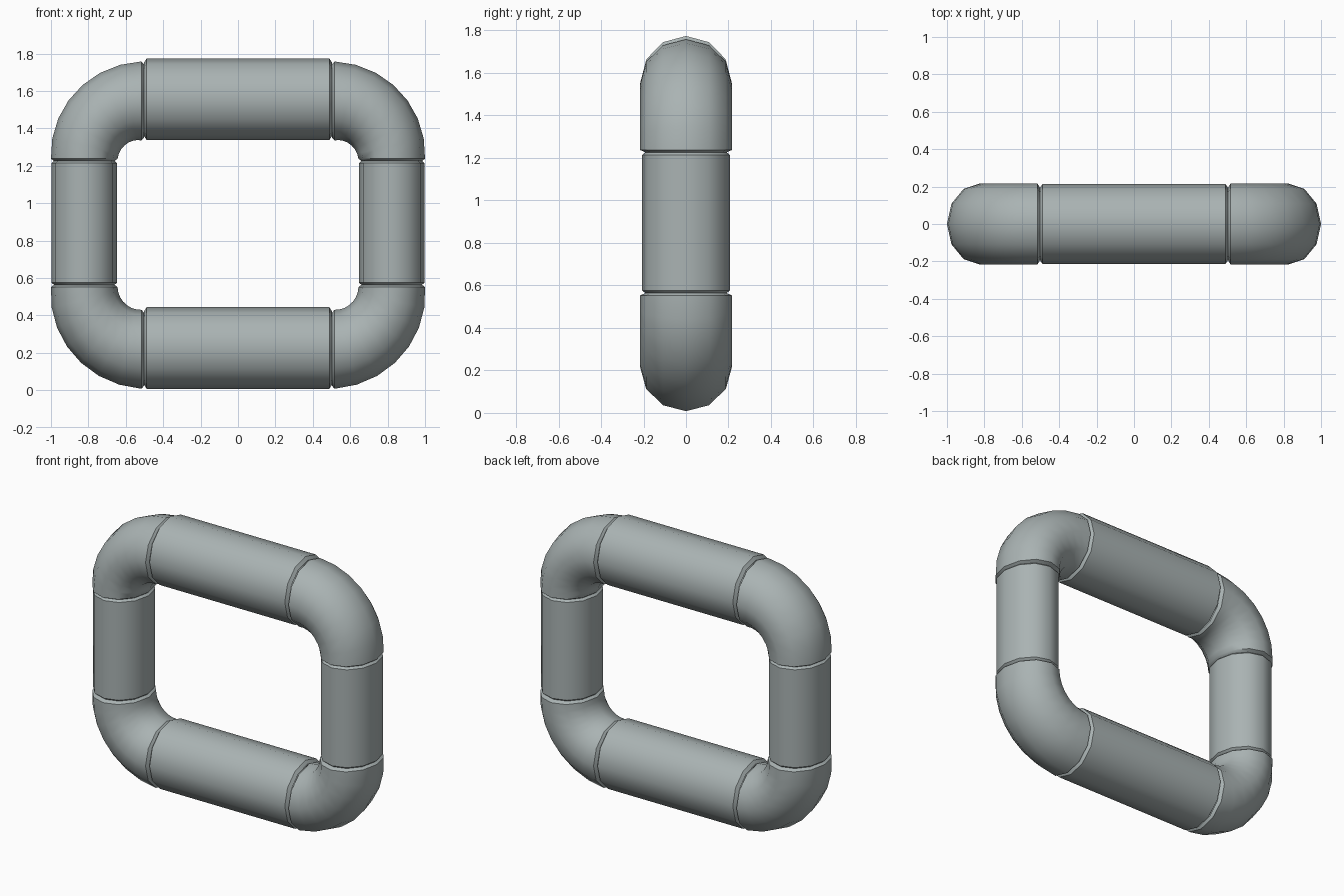
import bpy, bmesh
from math import sin, cos, pi

if "Cube" in bpy.data.objects:
    bpy.data.objects.remove(bpy.data.objects["Cube"])

SIDES = 12
INSET = 0.022   # depth of the grooves between sections

metal = bpy.data.materials.new("dark_grey_metal")
metal.diffuse_color = (0.40, 0.45, 0.45, 1)
metal.use_nodes = True
metal.node_tree.nodes["Principled BSDF"].inputs["Base Color"].default_value = metal.diffuse_color


def loft(name, rings):
    """Skin oval rings given as (x, z, in-plane radial angle, in-plane radius, y radius)."""
    bm = bmesh.new()
    loops = []
    for x, z, a, r, ry in rings:
        loops.append([bm.verts.new((x + cos(a) * r * cos(2 * pi * i / SIDES),
                                    ry * sin(2 * pi * i / SIDES),
                                    z + sin(a) * r * cos(2 * pi * i / SIDES)))
                      for i in range(SIDES)])
    faces = []
    for p, q in zip(loops, loops[1:]):
        for i in range(SIDES):
            j = (i + 1) % SIDES
            faces.append(bm.faces.new((p[i], p[j], q[j], q[i])))
    bm.normal_update()
    # make the skin face outwards: the face in +y must point to +y
    k = SIDES * ((len(loops) - 1) // 2) + SIDES // 4
    if faces[k].normal.y < 0:
        bmesh.ops.reverse_faces(bm, faces=faces)
    me = bpy.data.meshes.new(name)
    bm.to_mesh(me)
    bm.free()
    me.materials.append(metal)
    ob = bpy.data.objects.new(name, me)
    bpy.context.collection.objects.link(ob)
    bpy.ops.object.select_all(action='DESELECT')
    ob.select_set(True)
    bpy.context.view_layer.objects.active = ob
    bpy.ops.object.shade_smooth_by_angle(angle=0.72)


# top and bottom bars, ends tucked into the grooves
for name, z in (("top_bar", 1.556), ("bottom_bar", 0.226)):
    r, ry = 0.218, 0.215
    loft(name, [(x, z, pi / 2, r - d, ry - d) for x, d in
                ((-0.503, INSET), (-0.488, 0), (0.488, 0), (0.503, INSET))])

# side posts, slightly flattened
for name, x in (("left_post", -0.822), ("right_post", 0.822)):
    r, ry = 0.176, 0.206
    loft(name, [(x, z, 0, r - d, ry - d) for z, d in
                ((0.564, 0.014), (0.576, 0), (1.214, 0), (1.226, 0.014))])

# corner elbows, from post oval to bar circle
STEPS = 7
for side, sx in (("left", -1), ("right", 1)):
    for level, sz, zc, bend, zg in (("top", 1, 1.238, 0.309, 1.226),
                                    ("bottom", -1, 0.552, 0.333, 0.564)):
        cx = sx * 0.516
        rings = [(sx * 0.822, zg, 0 if sx > 0 else pi, 0.162, 0.192)]
        for i in range(STEPS + 1):
            t = i / STEPS
            a = t * pi / 2
            rad = 0.306 + (bend - 0.306) * t
            out = sz * a if sx > 0 else pi - sz * a   # direction away from the bend centre
            rings.append((cx + sx * rad * cos(a), zc + sz * rad * sin(a), out,
                          0.178 + 0.033 * t, 0.217))
        rings.append((sx * 0.503, zc + sz * bend, rings[-1][2], 0.196, 0.193))
        loft(f"{level}_{side}_elbow", rings)
